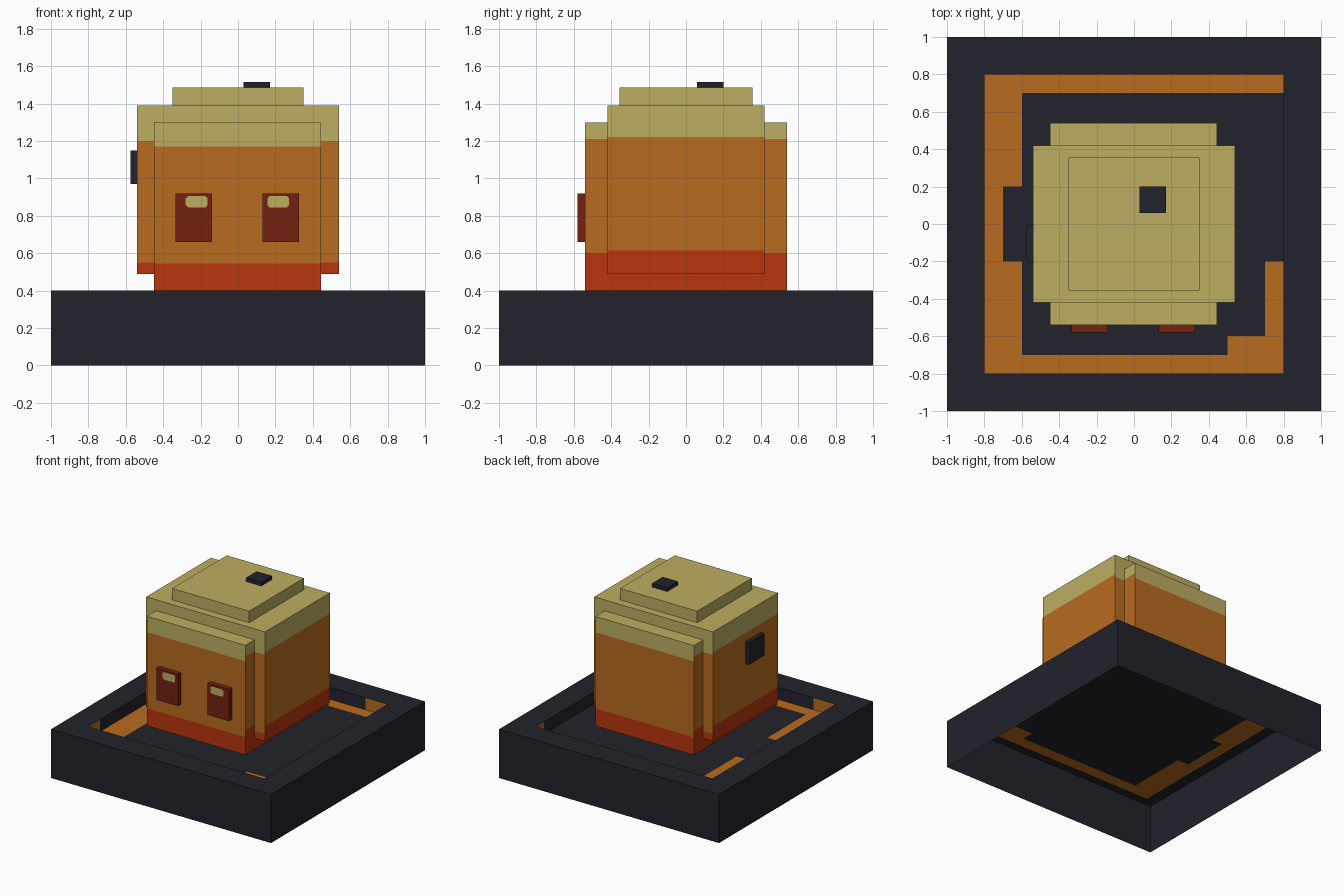
import bpy, bmesh
from mathutils import Vector

if "Cube" in bpy.data.objects:
    bpy.data.objects.remove(bpy.data.objects["Cube"])

COLOURS = {
    "dark": (0.016, 0.016, 0.025), "orange": (0.485, 0.147, 0.015),
    "cream": (0.509, 0.423, 0.122), "red": (0.479, 0.037, 0.004),
    "maroon": (0.178, 0.015, 0.005),
}
NAMES = list(COLOURS)
DARK, ORANGE, CREAM, RED, MAROON = range(5)
MATS = []
for n, c in COLOURS.items():
    m = bpy.data.materials.new(n)
    m.diffuse_color = (*c, 1)
    m.use_nodes = True
    m.node_tree.nodes["Principled BSDF"].inputs["Base Color"].default_value = m.diffuse_color
    MATS.append(m)


def quad(bm, pts, mat, normal):
    """Add one face pointing along the given normal."""
    f = bm.faces.new([bm.verts.new(p) for p in pts])
    f.normal_update()
    if f.normal.dot(Vector(normal)) < 0:
        f.normal_flip()
    f.material_index = mat


def finish(bm, name):
    bmesh.ops.remove_doubles(bm, verts=bm.verts, dist=1e-4)
    me = bpy.data.meshes.new(name)
    bm.to_mesh(me)
    bm.free()
    for m in MATS:
        me.materials.append(m)
    ob = bpy.data.objects.new(name, me)
    bpy.context.collection.objects.link(ob)
    return ob


def side(bm, axis, pos, sign, a, b, z0, z1, mat):
    """Upright rectangle on the plane axis = pos, from a to b along the other axis."""
    pts = [(a, z0), (b, z0), (b, z1), (a, z1)]
    if axis == 0:
        quad(bm, [(pos, u, z) for u, z in pts], mat, (sign, 0, 0))
    else:
        quad(bm, [(u, pos, z) for u, z in pts], mat, (0, sign, 0))


def flat(bm, x0, x1, y0, y1, z, mat, up=1):
    quad(bm, [(x0, y0, z), (x1, y0, z), (x1, y1, z), (x0, y1, z)], mat, (0, 0, up))


def block(name, x0, x1, y0, y1, z0, z1, mats=(DARK, DARK, DARK), xcuts=None, ycuts=None):
    """Box with bottom, middle and top colours; cuts give band heights on x and y sides."""
    bm = bmesh.new()
    lo, mid, hi = mats
    for axis, ends, (a, b), cuts in ((0, (x0, x1), (y0, y1), xcuts),
                                     (1, (y0, y1), (x0, x1), ycuts)):
        zs = [z0, *cuts, z1] if cuts else [z0, z1]
        cols = [lo, mid, hi] if cuts else [mid]
        for pos, sign in zip(ends, (-1, 1)):
            for zb, zt, c in zip(zs, zs[1:], cols):
                side(bm, axis, pos, sign, a, b, zb, zt, c)
    flat(bm, x0, x1, y0, y1, z0, lo, -1)
    flat(bm, x0, x1, y0, y1, z1, hi)
    return finish(bm, name)


# Base: open-bottomed tray with a raised rim and a sunken painted floor
bm = bmesh.new()
R, I, TOP, FLOOR = 1.0, 0.8, 0.4, 0.3
for s in (-1, 1):
    side(bm, 0, s * R, s, -R, R, 0, TOP, DARK)
    side(bm, 1, s * R, s, -R, R, 0, TOP, DARK)
    flat(bm, -R, R, min(s * I, s * R), max(s * I, s * R), TOP, DARK)
    flat(bm, min(s * I, s * R), max(s * I, s * R), -I, I, TOP, DARK)
# Recess walls, each with a short orange end: axis, side, split points, colours
for axis, s, split, cols in ((0, -1, -0.65, (ORANGE, DARK)), (1, 1, 0.6, (DARK, ORANGE)),
                             (0, 1, 0.7, (DARK, ORANGE)), (1, -1, -0.6, (ORANGE, DARK))):
    side(bm, axis, s * I, -s, -I, split, FLOOR, TOP, cols[0])
    side(bm, axis, s * I, -s, split, I, FLOOR, TOP, cols[1])


def floor_colour(x, y):
    path = (y > 0.7 or y < -0.7 and x < 0.5 or x < -0.7
            or x < -0.6 and abs(y) > 0.2
            or x > 0.5 and y < -0.6 or x > 0.7 and y < -0.2)
    return ORANGE if path else DARK


for i in range(16):
    for j in range(16):
        x, y = -I + i * 0.1, -I + j * 0.1
        flat(bm, x, x + 0.1, y, y + 0.1, FLOOR, floor_colour(x + 0.05, y + 0.05))
finish(bm, "base_tray")

# Body: two crossing banded blocks and a cap
bands = (RED, ORANGE, CREAM)
block("body_front_back", -0.45, 0.445, -0.54, 0.54, 0.40, 1.30, bands, (0.60, 1.21), (0.545, 1.17))
block("body_left_right", -0.54, 0.54, -0.42, 0.42, 0.49, 1.39, bands, (0.615, 1.22), (0.55, 1.20))
block("top_cap", -0.35, 0.35, -0.355, 0.355, 1.39, 1.485, (CREAM,) * 3)

# Dark tiles on the cap and the left side
block("top_tile", 0.03, 0.17, 0.06, 0.20, 1.485, 1.515)
block("side_tile", -0.575, -0.54, -0.20, 0.0, 0.97, 1.15)

# Eyes with thin clipped-corner highlights
for label, x0, h0 in (("left", -0.335, -0.28), ("right", 0.13, 0.157)):
    block(label + "_eye", x0, x0 + 0.195, -0.58, -0.54, 0.66, 0.92, (MAROON,) * 3)
    bm = bmesh.new()
    c, h1, z0, z1 = 0.012, h0 + 0.117, 0.845, 0.905
    outline = [(h0 + c, z0), (h1 - c, z0), (h1, z0 + c), (h1, z1 - c),
               (h1 - c, z1), (h0 + c, z1), (h0, z1 - c), (h0, z0 + c)]
    quad(bm, [(x, -0.582, z) for x, z in outline], CREAM, (0, -1, 0))
    finish(bm, label + "_eye_highlight")
